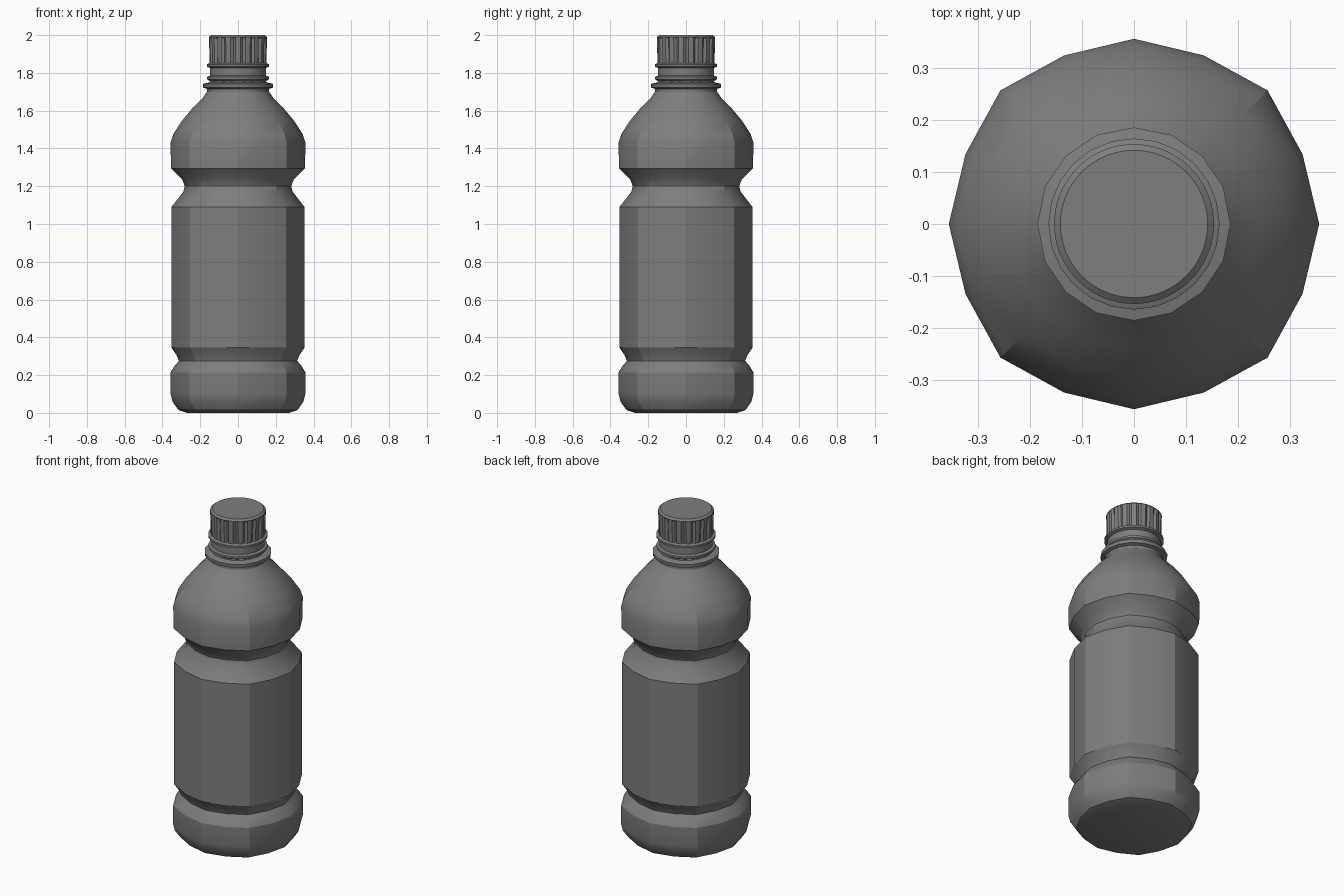
import bpy, bmesh, math

if "Cube" in bpy.data.objects:
    bpy.data.objects.remove(bpy.data.objects["Cube"])

grey = bpy.data.materials.new("bottle_grey")
grey.diffuse_color = (0.21, 0.21, 0.21, 1)
grey.use_nodes = True
grey.node_tree.nodes["Principled BSDF"].inputs["Base Color"].default_value = grey.diffuse_color


def lathe(name, profile, sides, factor, angle):
    """Revolve (radius, z) rows; factor(i, z) shapes the cross-section."""
    bm = bmesh.new()
    rings = []
    for r, z in profile:
        ring = []
        for i in range(sides):
            a = 2 * math.pi * i / sides
            k = r * factor(i, z)
            ring.append(bm.verts.new((k * math.cos(a), k * math.sin(a), z)))
        rings.append(ring)
    for low, high in zip(rings, rings[1:]):
        for i in range(sides):
            j = (i + 1) % sides
            bm.faces.new((low[i], low[j], high[j], high[i]))
    bm.faces.new(rings[0][::-1])
    bm.faces.new(rings[-1])
    bmesh.ops.recalc_face_normals(bm, faces=bm.faces)
    mesh = bpy.data.meshes.new(name)
    bm.to_mesh(mesh)
    bm.free()
    mesh.materials.append(grey)
    ob = bpy.data.objects.new(name, mesh)
    bpy.context.collection.objects.link(ob)
    bpy.ops.object.select_all(action='DESELECT')
    ob.select_set(True)
    bpy.context.view_layer.objects.active = ob
    bpy.ops.object.shade_smooth_by_angle(angle=math.radians(angle))
    return ob


def faceted(i, z):
    # softened octagon low down, fading to round at the neck
    blend = max(0.0, min(1.0, (1.68 - z) / 0.2))
    return 1 + blend * ((0, -0.015, 0.02, -0.015)[i % 4])


def round_section(i, z):
    return 1.0


def ribbed(i, z):
    # narrow grooves around the cap side, none at the rims
    return 0.93 if i % 4 == 0 and 1.85 < z < 1.985 else 1.0


# Bottle body: base, label panel, waist and shoulder
lathe("bottle_body", [
    (0.27, 0.0), (0.315, 0.015), (0.347, 0.06), (0.357, 0.10), (0.357, 0.215),
    (0.335, 0.25), (0.313, 0.275), (0.325, 0.305), (0.352, 0.345),
    (0.352, 1.09), (0.29, 1.17), (0.282, 1.20), (0.295, 1.235),
    (0.355, 1.295), (0.357, 1.43), (0.343, 1.475), (0.298, 1.545),
    (0.24, 1.615), (0.185, 1.67), (0.165, 1.70), (0.165, 1.72)],
    16, faceted, 26)

# Neck with carrying flange
lathe("neck_flange", [
    (0.155, 1.69), (0.165, 1.715), (0.184, 1.722), (0.186, 1.742),
    (0.15, 1.75), (0.143, 1.77)], 16, round_section, 30)

# Tamper band with its two thin rings
lathe("tamper_band", [
    (0.145, 1.755), (0.163, 1.766), (0.163, 1.779), (0.148, 1.785),
    (0.148, 1.826), (0.165, 1.833), (0.165, 1.845), (0.15, 1.852)],
    24, round_section, 30)

# Ribbed screw cap
lathe("screw_cap", [
    (0.15, 1.845), (0.151, 1.855), (0.154, 1.98), (0.154, 1.99),
    (0.142, 2.0)], 72, ribbed, 25)
